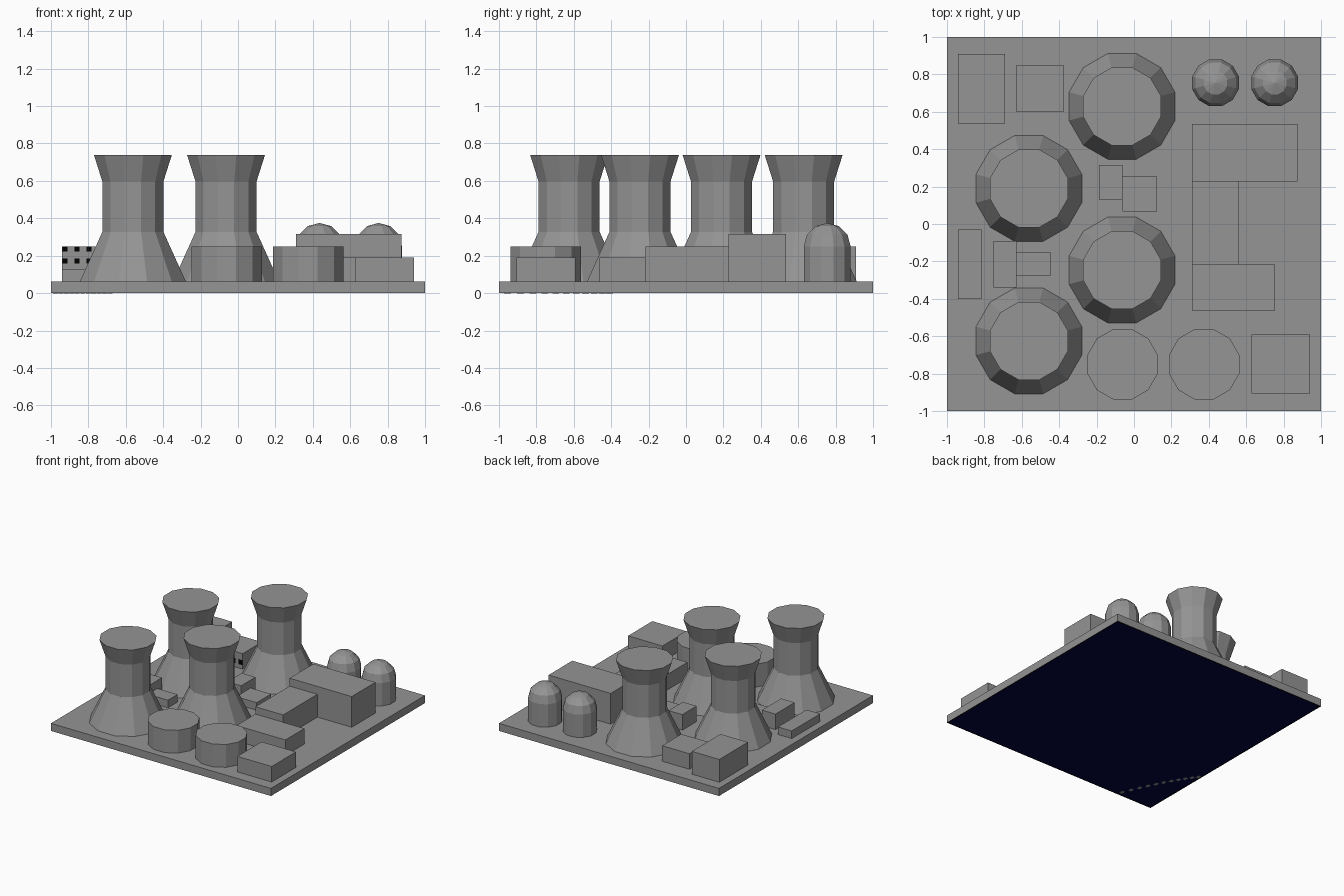
import bpy, bmesh, math

if "Cube" in bpy.data.objects:
    bpy.data.objects.remove(bpy.data.objects["Cube"])

def material(name, rgb):
    m = bpy.data.materials.new(name)
    m.diffuse_color = (*rgb, 1)
    m.use_nodes = True
    m.node_tree.nodes["Principled BSDF"].inputs["Base Color"].default_value = m.diffuse_color
    return m

GREY = material("concrete_grey", (0.297, 0.297, 0.297))
NAVY = material("dark_navy", (0.001, 0.001, 0.05))
BLACK = material("black", (0.0, 0.0, 0.0))
GROUND = 0.0625

def finish(name, bm, *mats):
    bmesh.ops.recalc_face_normals(bm, faces=bm.faces)
    me = bpy.data.meshes.new(name)
    bm.to_mesh(me)
    bm.free()
    for m in mats:
        me.materials.append(m)
    ob = bpy.data.objects.new(name, me)
    bpy.context.collection.objects.link(ob)
    return ob

def box(name, x0, x1, y0, y1, z0, z1, mat=GREY):
    bm = bmesh.new()
    bmesh.ops.create_cube(bm, size=1)
    for v in bm.verts:
        v.co = (x1 if v.co.x > 0 else x0, y1 if v.co.y > 0 else y0, z1 if v.co.z > 0 else z0)
    return finish(name, bm, mat)

def turned(name, cx, cy, profile, sides=12):
    """Solid of revolution; profile is (half width across flats, z) from bottom to top."""
    bm = bmesh.new()
    rings = []
    for r, z in profile:
        R = r / math.cos(math.pi / sides)
        if r == 0:
            rings.append([bm.verts.new((cx, cy, z))])
        else:
            angles = [(i + 0.5) * 2 * math.pi / sides for i in range(sides)]
            rings.append([bm.verts.new((cx + R * math.cos(a), cy + R * math.sin(a), z)) for a in angles])
    bm.faces.new(rings[0][::-1])
    for lo, hi in zip(rings, rings[1:]):
        for i in range(sides):
            j = (i + 1) % sides
            bm.faces.new([lo[i], lo[j], hi[0]] if len(hi) == 1 else [lo[i], lo[j], hi[j], hi[i]])
    if len(rings[-1]) > 1:
        bm.faces.new(rings[-1])
    return finish(name, bm, GREY)

# Ground slab: navy underside with a thin black border
bm = bmesh.new()
bmesh.ops.create_cube(bm, size=2)
for v in bm.verts:
    v.co.z = GROUND if v.co.z > 0 else 0
bm.normal_update()
under = [f for f in bm.faces if f.normal.z < -0.5]
rim = bmesh.ops.inset_region(bm, faces=under, thickness=0.014)["faces"]
for f in under:
    f.material_index = 1
for f in rim:
    f.material_index = 2
finish("ground_slab", bm, GREY, NAVY, BLACK)

# Row of small grey dashes across one corner of the underside
for i in range(11):
    t = (i + 0.5) / 11
    x = -0.67 - 0.32 * t
    y = -0.99 + 0.60 * t + 0.2 * t * (1 - t)
    box(f"underside_dash_{i + 1}", x - 0.013, x + 0.013, y - 0.018, y + 0.018, -0.001, 0.002)

# Cooling towers
tower = [(0.283, GROUND), (0.163, 0.328), (0.163, 0.596), (0.208, 0.738)]
for i, (x, y) in enumerate([(-0.064, 0.629), (-0.562, 0.19), (-0.064, -0.246), (-0.562, -0.625)]):
    turned(f"cooling_tower_{i + 1}", x, y, tower)

# Domed silos
R = 0.125
dome = [(R, GROUND)] + [(R * math.cos(math.radians(a)), 0.25 + R * math.sin(math.radians(a)))
                        for a in (0, 30, 60)] + [(0, 0.25 + R)]
for i, x in enumerate((0.436, 0.752)):
    turned(f"domed_silo_{i + 1}", x, 0.755, dome)

# Flat storage tanks
for i, x in enumerate((-0.061, 0.375)):
    turned(f"storage_tank_{i + 1}", x, -0.75, [(0.188, GROUND), (0.188, 0.25)])

# Buildings: x0, x1, y0, y1, top
buildings = {
    "turbine_hall": (0.31, 0.875, 0.227, 0.535, 0.315),
    "turbine_annex": (0.31, 0.5625, -0.217, 0.227, 0.25),
    "turbine_store": (0.31, 0.755, -0.463, -0.217, 0.19),
    "corner_store": (0.627, 0.94, -0.905, -0.59, 0.19),
    "office": (-0.94, -0.69, 0.538, 0.91, 0.25),
    "office_annex": (-0.627, -0.378, 0.6, 0.85, 0.19),
    "pump_house": (-0.1875, -0.062, 0.13, 0.316, 0.19),
    "pump_house_annex": (-0.062, 0.123, 0.067, 0.254, 0.125),
    "valve_house": (-0.75, -0.627, -0.34, -0.09, 0.19),
    "valve_house_annex": (-0.627, -0.443, -0.276, -0.152, 0.125),
    "side_shed": (-0.94, -0.815, -0.40, -0.03, 0.125),
}
for name, (x0, x1, y0, y1, top) in buildings.items():
    box(name, x0, x1, y0, y1, GROUND, top)

# Small black windows on the office fronts: first x, wall y, rows, half width, half height
for name, x, y, rows, w, h in (("office", -0.925, 0.538, (0.236, 0.172, 0.108), 0.0125, 0.0125),
                               ("office_annex", -0.588, 0.6, (0.115,), 0.017, 0.02)):
    for r, z in enumerate(rows):
        for c in range(4):
            cx = x + c * 0.064
            box(f"{name}_window_{r}_{c}", cx - w, cx + w, y - 0.001, y + 0.001, z - h, z + h, BLACK)
